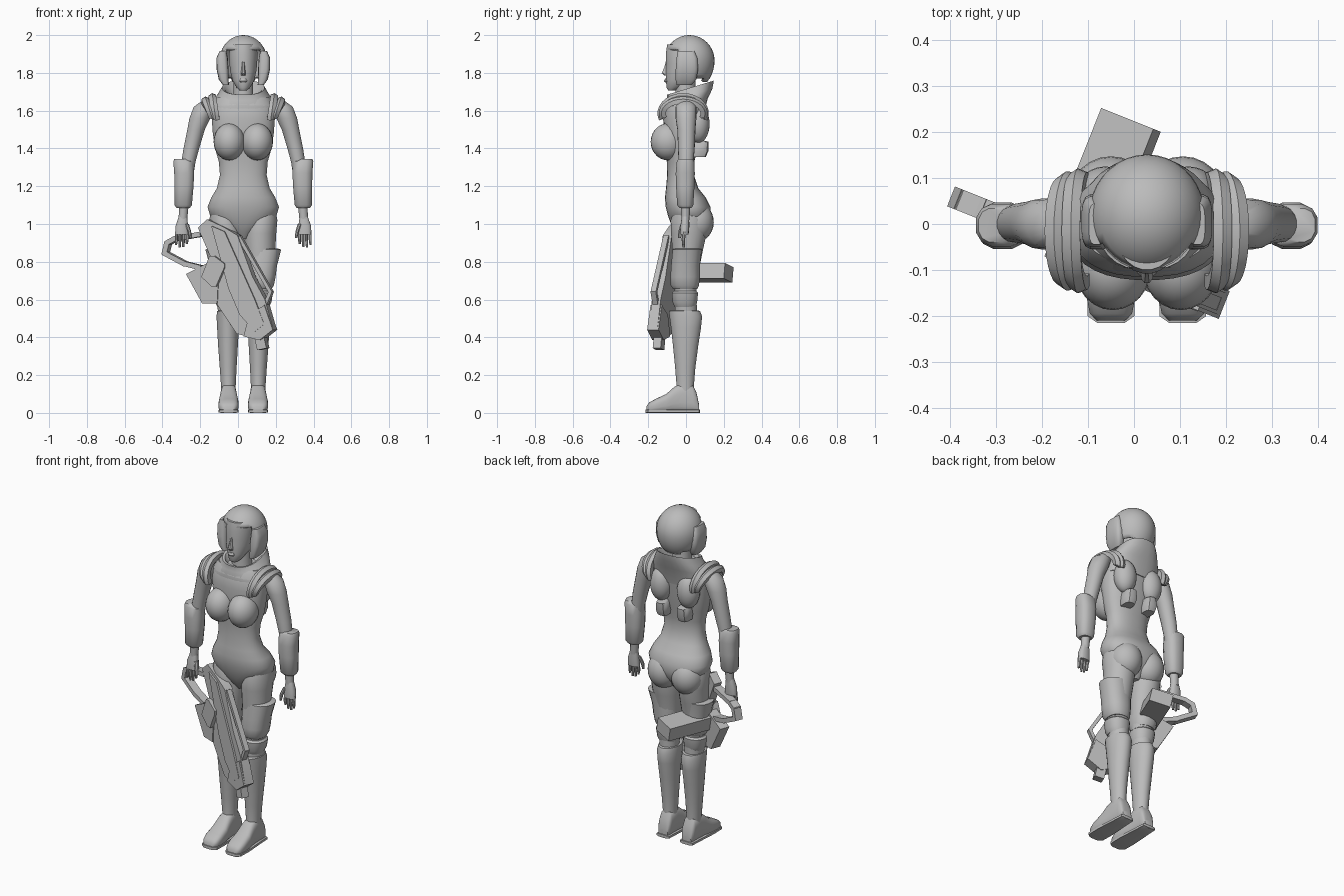
import bpy, bmesh, math
from mathutils import Vector

C = 0.028                       # centre line of the figure
grey = bpy.data.materials.new("plain_grey")
grey.diffuse_color = (0.5, 0.5, 0.5, 1)


def finish(name, bm):
    bmesh.ops.recalc_face_normals(bm, faces=bm.faces)
    me = bpy.data.meshes.new(name)
    bm.to_mesh(me)
    bm.free()
    me.materials.append(grey)
    ob = bpy.data.objects.new(name, me)
    bpy.context.collection.objects.link(ob)
    return ob


def loft(name, rings, n=24, p=2.0, along="z", tilt=0.0):
    """Rings are (position, centre x, centre b, radius x, radius b); b is y, or z when along y."""
    bm = bmesh.new()
    loops = []
    for t, cx, cb, rx, rb, *own in rings:
        k = own[0] if own else tilt
        loop = []
        for i in range(n):
            a = 2 * math.pi * (i + 0.5) / n
            c, s = math.cos(a), math.sin(a)
            x = cx + rx * math.copysign(abs(c) ** (2 / p), c)
            d = rb * math.copysign(abs(s) ** (2 / p), s)
            loop.append(bm.verts.new((x, cb + d, t + k * d) if along == "z" else (x, t, cb + d)))
        loops.append(loop)
    for lo, hi in zip(loops, loops[1:]):
        for i in range(n):
            j = (i + 1) % n
            bm.faces.new((lo[i], lo[j], hi[j], hi[i]))
    bm.faces.new(loops[0][::-1])
    bm.faces.new(loops[-1])
    return finish(name, bm)


def span(rows, s=0):
    """Rows (z, offset from centre line, half width, front y, back y) to rings."""
    return [(z, C + s * d, (f + b) / 2, hw, (b - f) / 2) for z, d, hw, f, b in rows]


def ball(name, loc, r):
    bm = bmesh.new()
    bmesh.ops.create_uvsphere(bm, u_segments=24, v_segments=14, radius=1)
    for v in bm.verts:
        v.co = Vector(loc) + Vector(a * b for a, b in zip(v.co, r))
    return finish(name, bm)


# torso and pelvis
loft("torso", span([
    (.92, 0, .025, -.03, .06), (.96, 0, .07, -.06, .09), (1.0, 0, .13, -.08, .12),
    (1.04, 0, .175, -.095, .13), (1.09, 0, .19, -.108, .13), (1.14, 0, .17, -.112, .105),
    (1.19, 0, .14, -.106, .065), (1.26, 0, .124, -.1, .042), (1.33, 0, .13, -.102, .045),
    (1.4, 0, .15, -.11, .06), (1.48, 0, .162, -.115, .072), (1.56, 0, .168, -.122, .085),
    (1.63, 0, .165, -.11, .095), (1.67, 0, .14, -.09, .09)]), 32, 2.3)

# neck and head
loft("neck", span([(1.62, 0, .06, -.06, .06), (1.7, 0, .052, -.055, .05), (1.8, 0, .052, -.055, .05)]))
loft("face", span([
    (1.708, 0, .02, -.095, -.055), (1.722, 0, .036, -.104, -.02), (1.76, 0, .058, -.106, .03),
    (1.81, 0, .07, -.108, .06), (1.85, 0, .074, -.105, .07), (1.9, 0, .076, -.108, .08),
    (1.95, 0, .07, -.1, .08)]))
loft("nose", span([(1.785, 0, .014, -.115, -.09), (1.798, 0, .014, -.13, -.09),
                   (1.83, 0, .009, -.116, -.09), (1.86, 0, .007, -.108, -.09)]), 8)
loft("lips", span([(1.748, 0, .014, -.11, -.09), (1.757, 0, .022, -.116, -.09), (1.77, 0, .014, -.111, -.09)]), 10)

# helmet: open dome with a face opening
bm = bmesh.new()
bmesh.ops.create_uvsphere(bm, u_segments=36, v_segments=20, radius=1)
for v in bm.verts:
    x, y, z = v.co
    v.co = (C + .126 * x, .018 + .133 * y, 1.865 + z * (.135 if z > 0 else .16))


def opening(f):
    x, y, z = f.calc_center_median()
    front = math.atan2(abs(x - C), .018 - y) < math.radians(60)
    return (front and z < 1.93) or z < 1.775 - .15 * y


bmesh.ops.delete(bm, geom=[f for f in bm.faces if opening(f)], context="FACES")
helmet = finish("helmet", bm)
m = helmet.modifiers.new("shell", "SOLIDIFY")
m.thickness = .015

# tilted collar, hollow around the neck
loft("collar", [
    (1.56, C, -.005, .165, .095, 0), (1.64, C, .0, .165, .115, .2), (1.685, C, .02, .135, .12, .25),
    (1.722, C, .024, .112, .124, .3), (1.718, C, .024, .1, .11, .3), (1.66, C, 0, .065, .07, .1)], 28, 2.4)

for s, side in ((-1, "right"), (1, "left")):
    X = lambda d: C + s * d
    # torso masses
    ball(f"{side}_breast", (X(.074), -.095, 1.435), (.083, .092, .098))
    ball(f"{side}_buttock", (X(.078), .055, 1.01), (.092, .092, .105))
    ball(f"{side}_shoulder_blade", (X(.09), .065, 1.53), (.065, .06, .1))
    loft(f"{side}_back_pod", span([(1.355, .07, .03, .02, .105), (1.385, .07, .036, .02, .118),
                                   (1.435, .07, .03, .02, .12), (1.445, .07, .02, .02, .08)], s), 10, 3)
    # helmet ear flap
    loft(f"{side}_ear_flap", span([
        (1.735, .092, .016, -.05, .03), (1.765, .104, .026, -.056, .055), (1.82, .11, .032, -.055, .065),
        (1.88, .112, .03, -.05, .06), (1.915, .108, .018, -.045, .045)], s), 16, 3.5)
    # two arched shoulder plates
    for k, (x0, x1, ry, rz) in enumerate(((.145, .185, .128, .1), (.182, .222, .122, .082))):
        bm = bmesh.new()
        rows = []
        for i in range(17):
            a = math.radians(-20 + 220 * i / 16)
            row = []
            for d, g in ((x0, .0), ((x0 + x1) / 2, .008), (x1, -.006), (x1, -.03), (x0, -.03)):
                lean = -.03 * (1 - math.sin(a)) if k else -.015 * (1 - math.sin(a))
                row.append(bm.verts.new((X(d + lean), -.015 + (ry + g) * math.cos(a),
                                         1.585 + (rz + g) * math.sin(a))))
            rows.append(row)
        for a, b in zip(rows, rows[1:]):
            for i in range(5):
                bm.faces.new((a[i], a[(i + 1) % 5], b[(i + 1) % 5], b[i]))
        bm.faces.new(rows[0])
        bm.faces.new(rows[-1])
        finish(f"{side}_shoulder_plate_{k + 1}", bm)
    # arm, forearm guard, hand and fingers
    loft(f"{side}_arm", span([
        (1.655, .185, .03, -.035, .035), (1.62, .208, .055, -.055, .055), (1.56, .23, .056, -.055, .055),
        (1.5, .25, .047, -.046, .05), (1.4, .275, .042, -.042, .046), (1.33, .29, .038, -.04, .04),
        (1.2, .308, .035, -.035, .035), (1.08, .316, .025, -.026, .022), (1.02, .32, .023, -.024, .018)], s), 18)
    loft(f"{side}_forearm_guard", span([
        (1.085, .318, .036, -.035, .03), (1.1, .318, .047, -.048, .04), (1.2, .314, .052, -.054, .046),
        (1.27, .313, .054, -.056, .048), (1.33, .316, .056, -.05, .045), (1.345, .33, .036, -.04, .035)], s), 12, 2.6)
    loft(f"{side}_palm", span([(1.04, .32, .022, -.022, .016), (.99, .325, .034, -.03, .018),
                               (.945, .325, .037, -.03, .014)], s), 14, 2.5)
    for i in range(4):
        d, low = .297 + .019 * i, (.895, .877, .875, .89)[i]
        loft(f"{side}_finger_{i + 1}", span([(.96, d, .009, -.02, .003), (.92, d, .009, -.024, -.004),
                                             (low, d + .002, .006, -.02, -.006)], s), 8)
    loft(f"{side}_thumb", span([(1.0, .298, .011, -.03, -.005), (.96, .285, .01, -.042, -.02),
                                (.925, .28, .007, -.042, -.026)], s), 8)
    # leg from hip to ankle
    loft(f"{side}_thigh", span([
        (1.08, .11, .06, -.06, .08), (1.02, .098, .083, -.082, .11), (.95, .09, .085, -.08, .11),
        (.86, .09, .08, -.073, .09), (.76, .09, .072, -.07, .07), (.64, .085, .058, -.06, .055),
        (.5, .082, .05, -.06, .06)], s))
    loft(f"{side}_thigh_guard", span([
        (.655, .09, .06, -.068, .06), (.675, .093, .07, -.082, .07), (.72, .096, .076, -.084, .075),
        (.78, .1, .08, -.08, .075), (.865, .112, .09, -.072, .085), (.87, .108, .075, -.06, .075)], s), 16, 2.3)
    loft(f"{side}_knee_guard", span([
        (.56, .085, .052, -.06, .05), (.585, .088, .062, -.072, .06), (.635, .09, .068, -.076, .065),
        (.645, .09, .058, -.065, .055)], s), 16, 2.3)
    loft(f"{side}_shin", span([
        (.08, .079, .038, -.055, .042), (.14, .079, .039, -.05, .042), (.24, .08, .045, -.058, .05),
        (.36, .081, .053, -.07, .066), (.45, .081, .058, -.08, .08), (.51, .081, .061, -.088, .086),
        (.54, .081, .058, -.092, .075), (.542, .081, .046, -.08, .06)], s))
    loft(f"{side}_boot", [(y, X(.078), h / 2, w, h / 2) for y, w, h in (
        (-.21, .03, .035), (-.195, .046, .055), (-.16, .053, .075), (-.105, .052, .1), (-.06, .045, .14),
        (-.02, .042, .16), (.035, .04, .15), (.055, .038, .11), (.068, .03, .05))], 20, 3, "y")
    loft(f"{side}_sole", [(y, X(.078), .009, w, .009) for y, w in (
        (-.215, .03), (-.2, .052), (-.12, .054), (0, .046), (.07, .042), (.074, .03))], 8, 6, "y")


# gun: front-view outlines lifted onto one slanted plane, with thickness across it
def prism(name, pts, near, far):
    bm = bmesh.new()
    ends = [[bm.verts.new((x + .37 * o, -.10 - .4 * x + .93 * o, z)) for x, z in pts] for o in (near, far)]
    n = len(pts)
    bm.faces.new(ends[0])
    bm.faces.new(ends[1][::-1])
    for i in range(n):
        j = (i + 1) % n
        bm.faces.new((ends[0][i], ends[0][j], ends[1][j], ends[1][i]))
    return finish(name, bm)


def bar(name, a, b, width, near, far):
    a, b = Vector(a), Vector(b)
    u = (b - a).normalized() * width / 2
    w = Vector((-u.y, u.x))
    return prism(name, [a - u * .6 + w, b + u * .6 + w, b + u * .6 - w, a - u * .6 - w], near, far)


prism("gun_body", [(-.204, .98), (-.156, 1.025), (-.07, .985), (.005, .94), (.085, .72), (.15, .6),
                   (.195, .44), (.125, .385), (.0, .42), (-.11, .585), (-.135, .82)], -.022, .028)
prism("gun_ridge", [(-.13, .99), (-.06, .96), (.1, .6), (.15, .47), (.1, .43), (.02, .52), (-.04, .66)], -.032, 0)
prism("gun_receiver", [(-.265, .735), (-.18, .58), (-.1, .58), (-.09, .8), (-.14, .8)], -.028, .032)
prism("gun_front_block", [(.07, .52), (.15, .57), (.195, .44), (.125, .385), (.04, .405)], -.03, .035)
bar("gun_muzzle", (.115, .41), (.128, .352), .05, -.015, .03)
bar("gun_rail", (.01, .93), (.175, .64), .018, -.015, .015)
bar("gun_rail_foot", (.175, .64), (.15, .58), .018, -.015, .015)
prism("gun_grip_plate", [(-.178, .72), (-.135, .83), (-.11, .83), (-.056, .79), (-.056, .77),
                         (-.1, .67), (-.125, .67)], -.045, 0)
bar("gun_magazine", (-.15, .735), (-.085, .748), .082, 0, .3)
loop = [(-.2, .77), (-.28, .79), (-.383, .845), (-.37, .9), (-.33, .922), (-.2, .945)]
for i, (a, b) in enumerate(zip(loop, loop[1:])):
    bar(f"gun_stock_bar_{i + 1}", a, b, .026, -.022, .024)

# smooth shading that keeps hard edges
for ob in bpy.context.scene.objects:
    ob.select_set(True)
    bpy.context.view_layer.objects.active = ob
bpy.ops.object.shade_smooth_by_angle(angle=math.radians(40))
